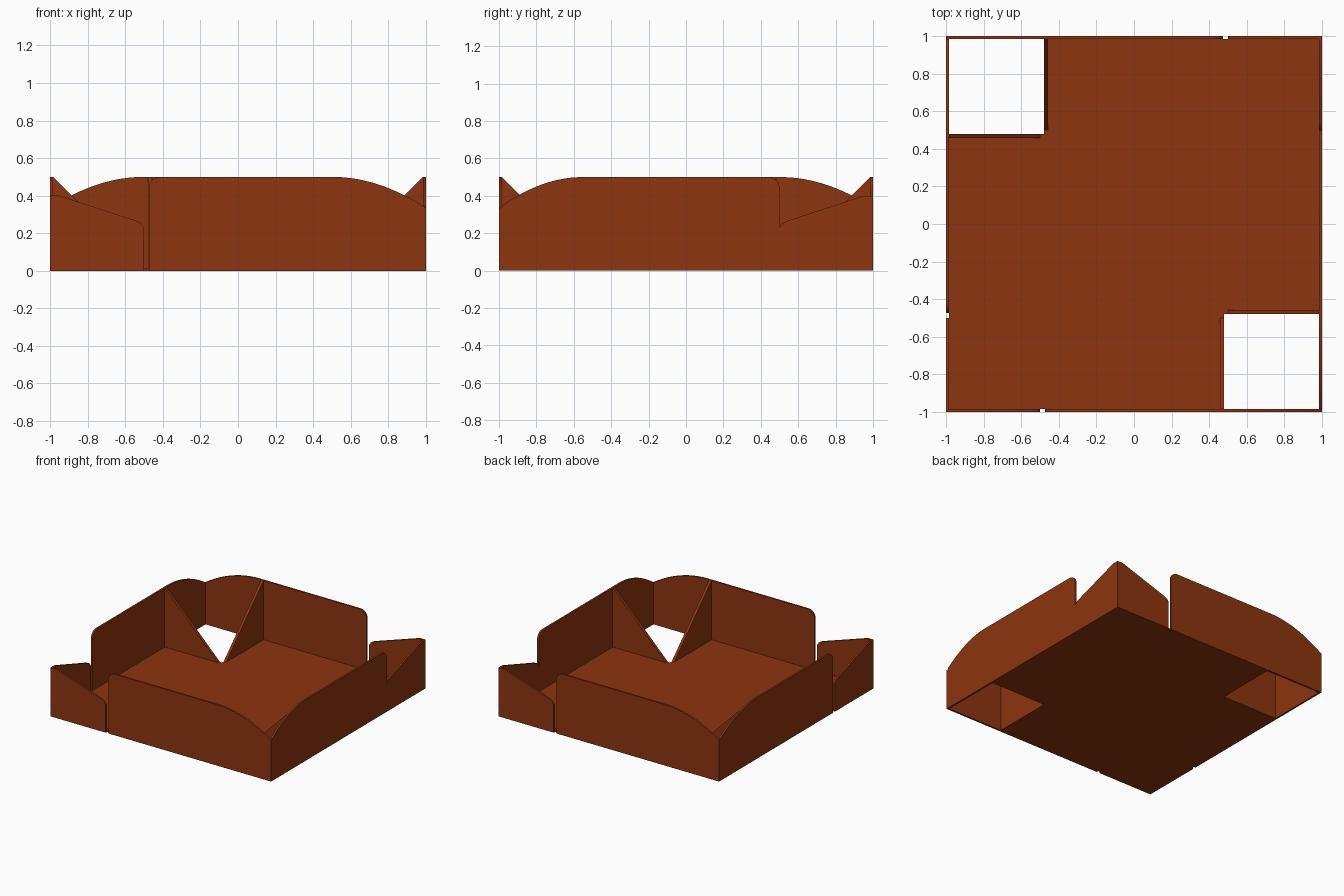
import bpy, bmesh, math
from mathutils import Matrix, Vector

if "Cube" in bpy.data.objects:
    bpy.data.objects.remove(bpy.data.objects["Cube"], do_unlink=True)

THICK = 0.015
INNER = 1 - THICK
HEIGHT = 0.5
HOLE = 0.48

rust = bpy.data.materials.new("rust_brown")
rust.use_nodes = True
color = (0.27, 0.035, 0.005, 1)
rust.diffuse_color = color
rust.node_tree.nodes["Principled BSDF"].inputs["Base Color"].default_value = color


def prism(name, points, direction, turn=0):
    """Extrude a flat outline along a direction, then quarter-turn it about z."""
    bm = bmesh.new()
    face = bm.faces.new([bm.verts.new(p) for p in points])
    grown = bmesh.ops.extrude_face_region(bm, geom=[face], use_keep_orig=True)
    moved = [v for v in grown["geom"] if isinstance(v, bmesh.types.BMVert)]
    bmesh.ops.translate(bm, verts=moved, vec=Vector(direction))
    bmesh.ops.recalc_face_normals(bm, faces=bm.faces)
    bm.transform(Matrix.Rotation(turn * math.pi / 2, 4, "Z"))
    mesh = bpy.data.meshes.new(name)
    bm.to_mesh(mesh)
    bm.free()
    mesh.materials.append(rust)
    obj = bpy.data.objects.new(name, mesh)
    bpy.context.collection.objects.link(obj)
    bpy.ops.object.select_all(action="DESELECT")
    obj.select_set(True)
    bpy.context.view_layer.objects.active = obj
    bpy.ops.object.shade_smooth_by_angle(angle=math.radians(30))


def panel(name, profile, turn, side=1, w=-1.0, thick=THICK):
    """Upright plate from a (u, z) profile; side -1 mirrors it."""
    prism(name, [(u * side, w, z) for u, z in profile], (0, thick, 0), turn)


def low_top(end):
    """Sloping top of the short corner panel, from the corner inwards."""
    return [(-end, 0.4), (-0.95, 0.4), (-0.54, 0.265), (-0.515, 0.252), (-0.5, 0.23)]


def high_top(start, end, bend, drop, radius=0.06):
    """Rounded end, level run, then a curve falling to the far corner."""
    arc = [math.pi - i * math.pi / 16 for i in range(9)]
    pts = [(start + radius * (1 + math.cos(a)),
            HEIGHT - radius * (1 - math.sin(a))) for a in arc]
    for i in range(17):
        d = (end - bend) * i / 16
        pts.append((bend + d, HEIGHT - drop * d * d))
    return pts


# Outer walls: a long panel and a short corner panel, parted by a slot
for name, turn, side, end in (("front", 0, 1, 1.0), ("back", 2, 1, 1.0),
                              ("right", 3, -1, INNER)):
    high = high_top(-0.475, end, 0.5, 0.66)
    panel(name + "_wall", [(-0.475, 0)] + high + [(end, 0)], turn, side)
    panel(name + "_corner_panel",
          [(-end, 0)] + low_top(end) + [(-0.5, 0)], turn, side)

# Left wall: the slot stops part way down, so it is a single piece
panel("left_wall", [(-INNER, 0)] + low_top(INNER)
      + high_top(-0.5, INNER, 0.55, 0.815) + [(INNER, 0)], 1, -1)

# Floor with two opposite square openings
outline = [(-INNER, -INNER), (HOLE, -INNER), (HOLE, -HOLE), (INNER, -HOLE),
           (INNER, INNER), (-HOLE, INNER), (-HOLE, HOLE), (-INNER, HOLE)]
prism("floor", [(x, y, 0) for x, y in outline], (0, 0, THICK))

# Triangular braces along the edges of the openings
brace = [(-INNER, 0), (-INNER, HEIGHT), (-0.5, THICK), (-0.5, 0)]
for turn, name in enumerate(("back_cross", "back_long", "front_cross", "front_long")):
    panel(name + "_brace", brace, turn, -1 if turn % 2 else 1, HOLE - 0.022, 0.022)
